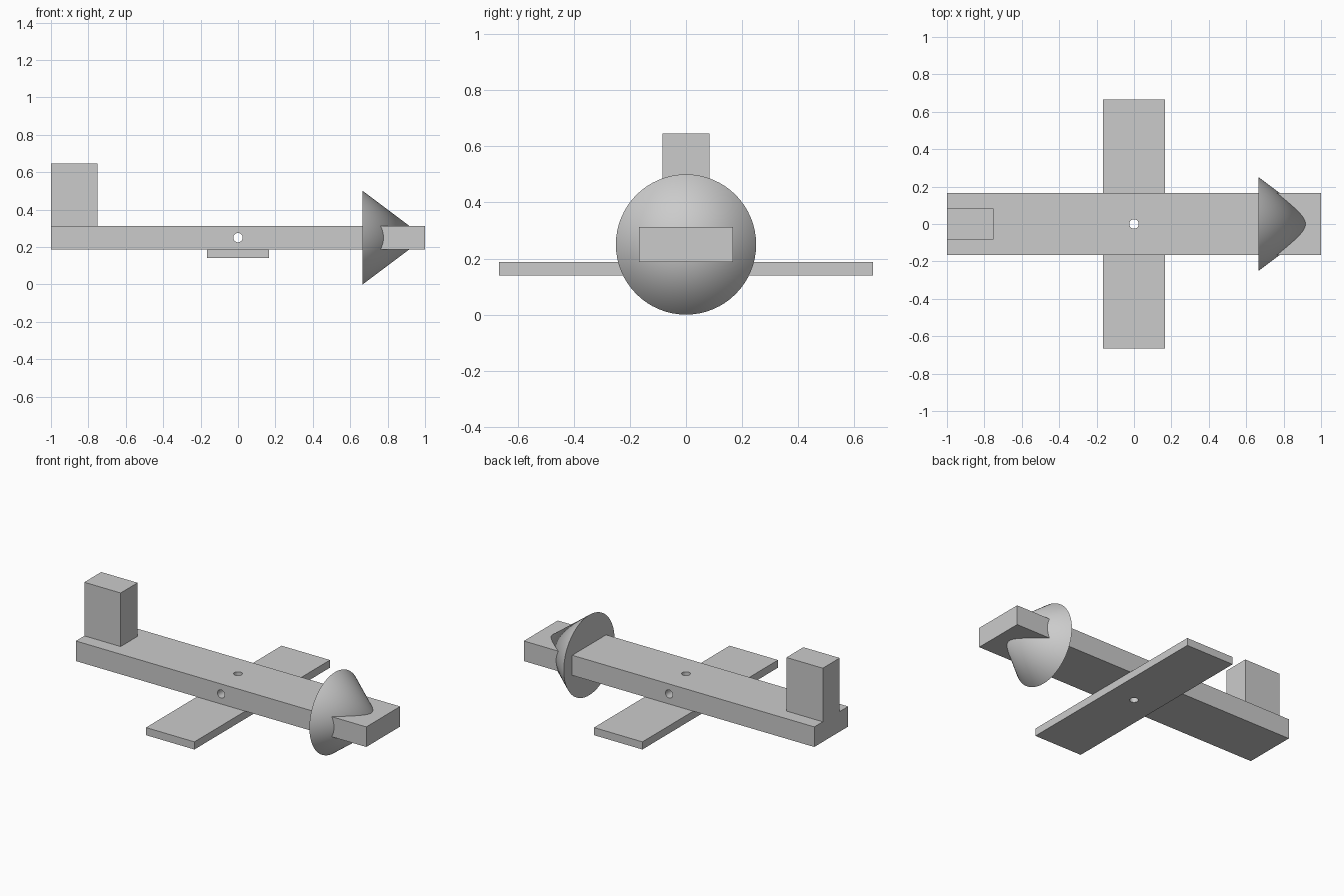
import bpy
from math import pi, radians

if "Cube" in bpy.data.objects:
    bpy.data.objects.remove(bpy.data.objects["Cube"])


def box(name, x, y, z):
    """Box spanning the given (min, max) ranges."""
    bpy.ops.mesh.primitive_cube_add(size=1)
    ob = bpy.context.object
    ob.name = name
    ranges = (x, y, z)
    for v in ob.data.vertices:
        v.co = [lo + (c + 0.5) * (hi - lo) for c, (lo, hi) in zip(v.co, ranges)]
    return ob


def hole_cutter(name, rotation):
    bpy.ops.mesh.primitive_cylinder_add(vertices=32, radius=0.025, depth=1,
                                        location=(0, 0, 0.25), rotation=rotation)
    ob = bpy.context.object
    ob.name = name
    return ob


def drill(ob, cutter):
    mod = ob.modifiers.new("hole", 'BOOLEAN')
    mod.operation = 'DIFFERENCE'
    mod.solver = 'EXACT'
    mod.object = cutter
    bpy.context.view_layer.objects.active = ob
    bpy.ops.object.modifier_apply(modifier=mod.name)


# Flat plank body, wing underneath, tail fin on top
body = box("fuselage", (-1, 1), (-0.1667, 0.1667), (0.1875, 0.3125))
wing = box("wing", (-0.1667, 0.1667), (-0.6667, 0.6667), (0.14, 0.1875))
box("tail_fin", (-1, -0.75), (-0.0833, 0.0833), (0.3125, 0.646))

# Nose cone, pointing forward along x
bpy.ops.mesh.primitive_cone_add(vertices=64, radius1=0.25, radius2=0, depth=0.3333,
                                location=(0.8333, 0, 0.25), rotation=(0, pi / 2, 0))
nose = bpy.context.object
nose.name = "nose_cone"
bpy.ops.object.shade_smooth_by_angle(angle=radians(30))

# Crossing drill holes: vertical through body and wing, sideways through body
vertical = hole_cutter("vertical_cutter", (0, 0, 0))
sideways = hole_cutter("sideways_cutter", (pi / 2, 0, 0))
drill(body, vertical)
drill(body, sideways)
drill(wing, vertical)
for cutter in (vertical, sideways):
    bpy.data.objects.remove(cutter)
